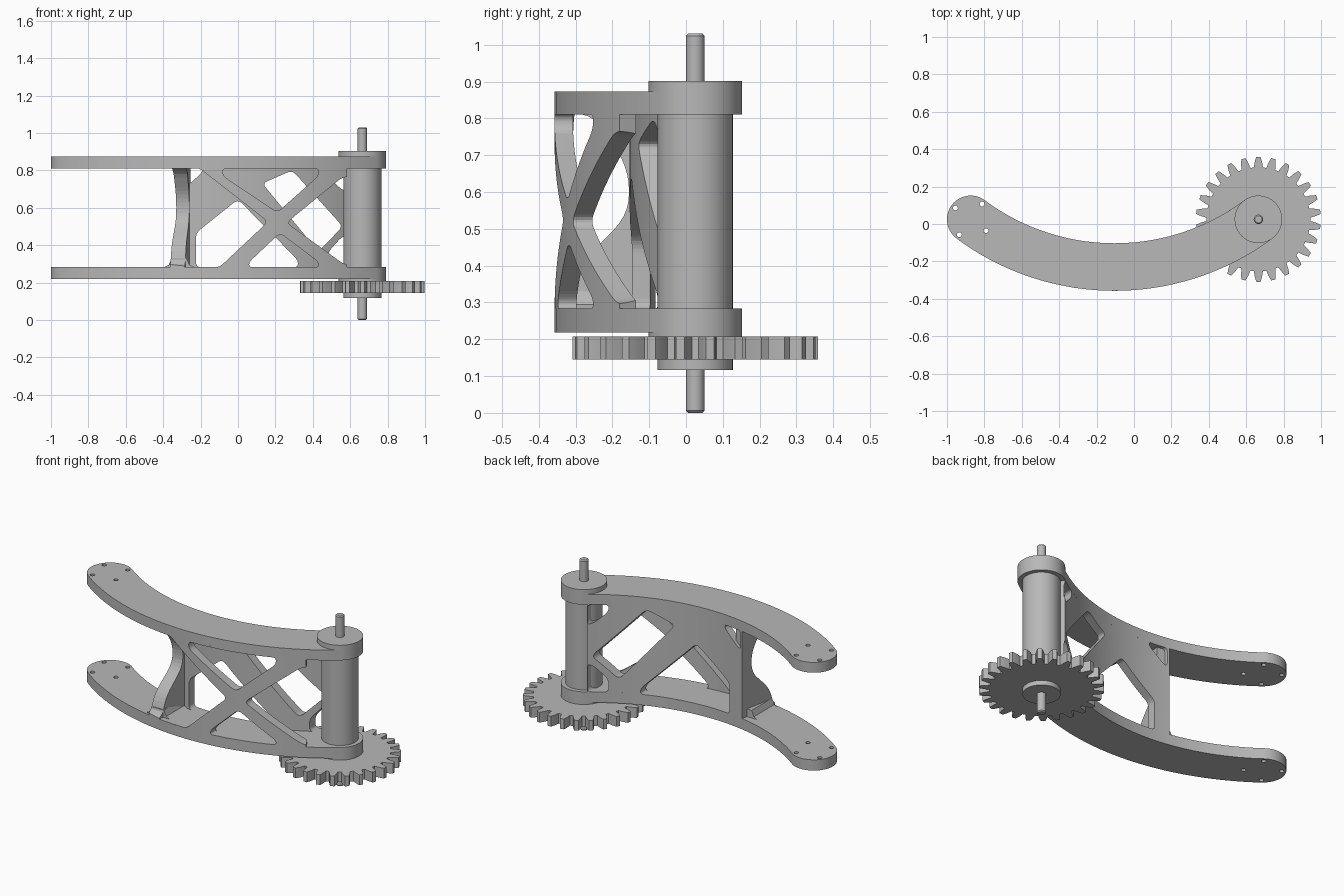
import bpy, bmesh, math
from mathutils import Vector

if "Cube" in bpy.data.objects:
    bpy.data.objects.remove(bpy.data.objects["Cube"])

HUB, END = Vector((0.665, 0.025)), Vector((-0.873, 0.025))   # rounded ends of the arm
MID, YC, R, HALF = -0.104, 1.06, 1.29, 0.127                 # bend centre, radius, half width
RO, RI = R + HALF, R - HALF
PHI = math.asin((HUB.x - MID) / R)

grey = bpy.data.materials.new("plain grey")
grey.diffuse_color = (0.48, 0.48, 0.48, 1)
grey.use_nodes = True
grey.node_tree.nodes["Principled BSDF"].inputs["Base Color"].default_value = grey.diffuse_color


def finish(name, bm, smooth=True):
    bmesh.ops.recalc_face_normals(bm, faces=bm.faces[:])
    me = bpy.data.meshes.new(name)
    bm.to_mesh(me)
    bm.free()
    me.materials.append(grey)
    ob = bpy.data.objects.new(name, me)
    bpy.context.collection.objects.link(ob)
    if smooth:
        shade(ob)
    return ob


def shade(ob):
    bpy.ops.object.select_all(action='DESELECT')
    ob.select_set(True)
    bpy.context.view_layer.objects.active = ob
    bpy.ops.object.shade_smooth_by_angle(angle=math.radians(30))


def prism(name, pts, a, b, axis='z', smooth=True):
    """Extrude a 2D outline from a to b along an axis."""
    put = {'z': lambda p, t: (p[0], p[1], t),
           'y': lambda p, t: (p[0], t, p[1]),
           'x': lambda p, t: (t, p[0], p[1])}[axis]
    bm = bmesh.new()
    lo = [bm.verts.new(put(p, a)) for p in pts]
    hi = [bm.verts.new(put(p, b)) for p in pts]
    bm.faces.new(lo)
    bm.faces.new(hi)
    n = len(pts)
    for i in range(n):
        j = (i + 1) % n
        bm.faces.new((lo[i], lo[j], hi[j], hi[i]))
    return finish(name, bm, smooth)


def lathe(name, profile, c=HUB, n=48):
    """Closed turned solid from (radius, z) pairs."""
    bm = bmesh.new()
    rings = [[bm.verts.new((c.x + r * math.cos(2 * math.pi * i / n),
                            c.y + r * math.sin(2 * math.pi * i / n), z))
              for i in range(n)] for r, z in profile]
    bm.faces.new(rings[0])
    bm.faces.new(rings[-1])
    for p, q in zip(rings, rings[1:]):
        for i in range(n):
            j = (i + 1) % n
            bm.faces.new((p[i], p[j], q[j], q[i]))
    return finish(name, bm)


def rounded(pts, rad=0.03, steps=5):
    """Round the corners of a polygon."""
    out, n = [], len(pts)
    for i in range(n):
        p, a, b = Vector(pts[i]), Vector(pts[i - 1]), Vector(pts[(i + 1) % n])
        s = p + (a - p).normalized() * min(rad, (a - p).length * 0.45)
        e = p + (b - p).normalized() * min(rad, (b - p).length * 0.45)
        for k in range(steps + 1):
            t = k / steps
            out.append((1 - t) ** 2 * s + 2 * t * (1 - t) * p + t * t * e)
    return out


def cut(ob, cutters):
    for c in cutters:
        c.hide_render = True
        m = ob.modifiers.new("cut", 'BOOLEAN')
        m.operation, m.solver, m.object = 'DIFFERENCE', 'EXACT', c
        bpy.ops.object.select_all(action='DESELECT')
        ob.select_set(True)
        bpy.context.view_layer.objects.active = ob
        bpy.ops.object.modifier_apply(modifier=m.name)
        bpy.data.objects.remove(c)
    shade(ob)


def on_arc(r, a):
    return (MID + r * math.sin(a), YC - r * math.cos(a))


def sector(r0, r1, a0, a1, n=40):
    angs = [a0 + (a1 - a0) * i / n for i in range(n + 1)]
    return [on_arc(r1, a) for a in angs] + [on_arc(r0, a) for a in reversed(angs)]


# Curved arm plates with four mounting holes at the free end
def cap(c, start):
    return [(c.x + HALF * math.sin(start + math.pi * i / 24),
             c.y - HALF * math.cos(start + math.pi * i / 24)) for i in range(25)]


N = 48
angles = [-PHI + 2 * PHI * i / N for i in range(1, N)]
outline = ([on_arc(RO, a) for a in angles] + cap(HUB, PHI)
           + [on_arc(RI, a) for a in reversed(angles)] + cap(END, math.pi - PHI))
for name, z0, z1 in (("lower_arm_plate", 0.219, 0.284), ("upper_arm_plate", 0.811, 0.873)):
    plate = prism(name, outline, z0, z1)
    holes = []
    for k in range(4):
        a = math.radians(53.5 + 90 * k)
        c = END + 0.102 * Vector((math.cos(a), math.sin(a)))
        holes.append(lathe("hole_cutter", [(0.013, z0 - 0.1), (0.013, z1 + 0.1)], c, 16))
    cut(plate, holes)

# Front truss wall with crossing struts
ZB, ZT = 0.281, 0.814
front = prism("front_truss_wall", sector(RO - 0.05, RO, -0.128, 0.505), 0.27, 0.82)
openings = [
    [(-0.08, ZT), (0.43, ZT), (0.43, 0.77), (0.21, 0.575), (-0.08, 0.77)],
    [(0.06, ZB), (0.43, ZB), (0.43, 0.31), (0.225, 0.465), (0.06, 0.31)],
    [(0.26, 0.52), (0.56, 0.765), (0.7, 0.765), (0.7, 0.295), (0.57, 0.295)],
    [(-0.5, ZT), (-0.21, ZT), (0.16, 0.525), (-0.10, ZB), (-0.5, ZB)],
]
cut(front, [prism("front_cutter", rounded(o), -0.5, 0.2, 'y', False) for o in openings])

# Back truss wall with larger panels
back = prism("back_truss_wall", sector(RI, RI + 0.05, -0.184, 0.625), 0.27, 0.82)
openings = [
    [(-0.225, ZB), (-0.225, 0.465), (0.0, 0.645), (0.32, 0.32), (0.32, ZB)],
    [(0.13, 0.73), (0.29, 0.80), (0.56, 0.50), (0.43, 0.365)],
    [(-0.305, ZT), (-0.19, ZT), (-0.19, 0.79), (-0.29, 0.70), (-0.305, 0.71)],
    [(0.48, ZT), (0.58, ZT), (0.58, 0.69), (0.55, 0.70), (0.48, 0.77)],
    [(0.48, ZB), (0.58, ZB), (0.58, 0.45), (0.55, 0.44), (0.48, 0.36)],
]
cut(back, [prism("back_cutter", rounded(o), -0.5, 0.4, 'y', False) for o in openings])

# End web between the walls, notched from the front
web = prism("end_web", sector(RI + 0.02, RO, -0.184, -0.128, 6), 0.27, 0.82)
notch = [(-0.5, ZT), (-0.25, ZT), (-0.155, 0.66), (-0.155, 0.54), (-0.29, 0.40),
         (-0.325, ZB), (-0.5, ZB)]
cut(web, [prism("notch_cutter", rounded(notch, 0.06), -0.6, 0.0, 'x', False)])
# Flared foot at the base of the end web
foot = prism("web_foot", [(-0.40, 0.28), (-0.37, 0.295), (-0.355, 0.33),
                          (-0.275, 0.33), (-0.26, 0.295), (-0.23, 0.28)], -0.315, -0.12, 'y')

# Hub, post, shaft and collar
lathe("upper_hub", [(HALF, 0.811), (HALF, 0.902)], n=64)
lathe("lower_hub", [(HALF, 0.207), (HALF, 0.284)], n=64)
lathe("post", [(0.102, 0.27), (0.102, 0.83)], n=64)
lathe("shaft", [(0.019, 0), (0.025, 0.006), (0.025, 1.024), (0.019, 1.03)], n=32)
lathe("gear_collar", [(0.102, 0.117), (0.102, 0.15)], n=64)

# Spur gear
TEETH, pitch = 26, 2 * math.pi / 26
gear = []
for k in range(TEETH):
    for r, da in ((0.278, -0.088), (0.305, -0.066), (0.325, -0.044), (0.334, -0.034),
                  (0.334, 0.034), (0.325, 0.044), (0.305, 0.066), (0.278, 0.088)):
        a = math.pi / 2 + k * pitch + da
        gear.append((HUB.x + r * math.cos(a), HUB.y + r * math.sin(a)))
prism("spur_gear", gear, 0.145, 0.207)
